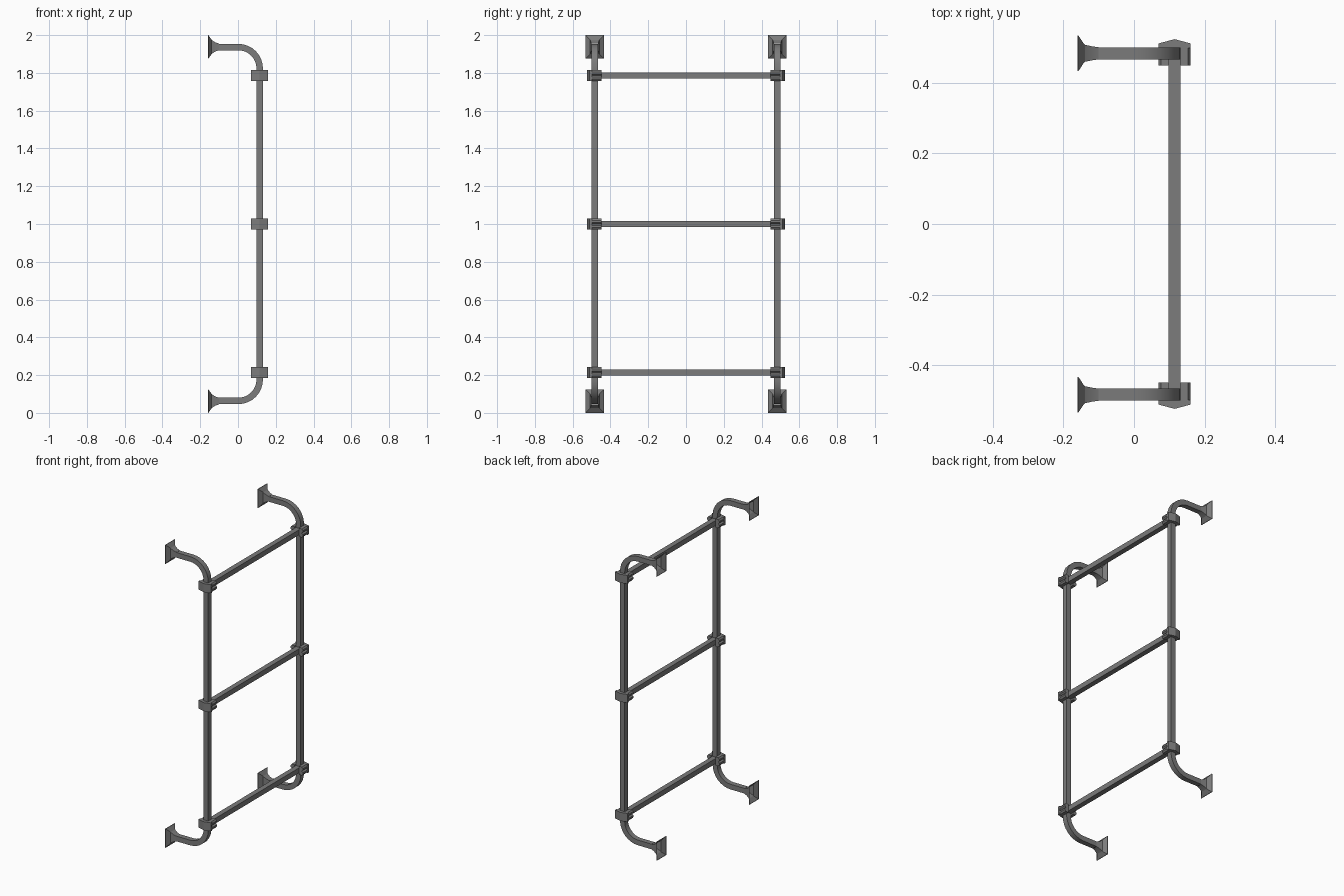
import bpy, bmesh, math
from mathutils import Vector

cube = bpy.data.objects.get("Cube")
if cube:
    bpy.data.objects.remove(cube, do_unlink=True)

metal = bpy.data.materials.new("grey metal")
metal.use_nodes = True
grey = (0.2, 0.2, 0.2, 1)
metal.diffuse_color = grey
metal.node_tree.nodes["Principled BSDF"].inputs["Base Color"].default_value = grey

RAIL_X, RAIL_Y, PIPE, BEND = 0.115, 0.483, 0.017, 0.113
LOW, HIGH = 0.0635, 1.9365
RUNGS = (0.214, 1.0, 1.786)
X, Y, Z = Vector((1, 0, 0)), Vector((0, 1, 0)), Vector((0, 0, 1))


def loft(name, rings, capped=True):
    """Skin a list of equal-length point rings, closing the ends if capped."""
    bm = bmesh.new()
    loops = [[bm.verts.new(p) for p in ring] for ring in rings]
    n = len(loops[0])
    for a, b in zip(loops, loops[1:]):
        for i in range(n):
            j = (i + 1) % n
            bm.faces.new((a[i], a[j], b[j], b[i]))
    if capped:
        bm.faces.new(loops[0][::-1])
        bm.faces.new(loops[-1])
    bmesh.ops.recalc_face_normals(bm, faces=bm.faces)
    mesh = bpy.data.meshes.new(name)
    bm.to_mesh(mesh)
    bm.free()
    mesh.materials.append(metal)
    mesh.shade_smooth()
    mesh.set_sharp_from_angle(angle=math.radians(20))
    obj = bpy.data.objects.new(name, mesh)
    bpy.context.collection.objects.link(obj)


def rectangle(center, u, v, hu, hv):
    """Rectangular ring around a centre in the plane of u and v."""
    corners = ((-1, -1), (1, -1), (1, 1), (-1, 1))
    return [Vector(center) + u * (a * hu) + v * (b * hv) for a, b in corners]


def rail(name, y):
    """Square upright tube with a quarter bend towards the wall at each end."""
    path = [(-0.1, LOW, 0)]
    steps = 8
    cx = RAIL_X - BEND
    for i in range(steps + 1):
        t = math.pi / 2 * i / steps
        path.append((cx + BEND * math.sin(t), LOW + BEND - BEND * math.cos(t), t))
    path += [(x, LOW + HIGH - z, math.pi - t) for x, z, t in reversed(path)]
    rings = []
    for x, z, t in path:
        side = Vector((-math.sin(t), 0, math.cos(t)))
        rings.append(rectangle((x, y, z), Y, side, PIPE, PIPE))
    loft(name, rings, capped=False)


def wall_mount(name, y, z):
    """Hollow wall flange that narrows into the tube, open towards the wall."""
    profile = ((-0.16, 0.05, 0.0625), (-0.157, 0.05, 0.0625), (-0.144, 0.03, 0.044),
               (-0.139, 0.024, 0.037), (-0.12, 0.02, 0.024), (-0.1, PIPE, PIPE))
    loft(name, [rectangle((x, y, z), Y, Z, hy, hz) for x, hy, hz in profile], capped=False)


def clamp(name, s, z):
    """Pointed outer cap with two grooved jaws that hold the rung."""
    h = 0.028
    outline = ((-0.045, 0.498), (0.045, 0.498), (0.045, 0.511), (0, 0.523), (-0.045, 0.511))
    loft(name + "_cap", [[Vector((RAIL_X + x, s * y, z + k * h)) for x, y in outline]
                         for k in (-1, 1)])
    section = ((0.017, -h), (0.038, -h), (0.045, -0.018), (0.045, -0.008), (0.036, 0),
               (0.045, 0.008), (0.045, 0.018), (0.038, h), (0.017, h))
    for side, label in ((-1, "back"), (1, "front")):
        loft(name + "_" + label + "_jaw",
             [[Vector((RAIL_X + side * x, s * y, z + dz)) for x, dz in section]
              for y in (0.448, 0.505)])


for s, label in ((1, "left"), (-1, "right")):
    # Mirrored uprights, wall mounts and clamps
    rail(label + "_rail", s * RAIL_Y)
    wall_mount(label + "_lower_mount", s * RAIL_Y, LOW - 0.001)
    wall_mount(label + "_upper_mount", s * RAIL_Y, HIGH + 0.001)
    for i, z in enumerate(RUNGS):
        clamp(f"{label}_clamp_{i + 1}", s, z)

# Horizontal rungs
for i, z in enumerate(RUNGS):
    loft(f"rung_{i + 1}", [rectangle((RAIL_X, y, z), X, Z, PIPE, PIPE)
                           for y in (-RAIL_Y, RAIL_Y)])
